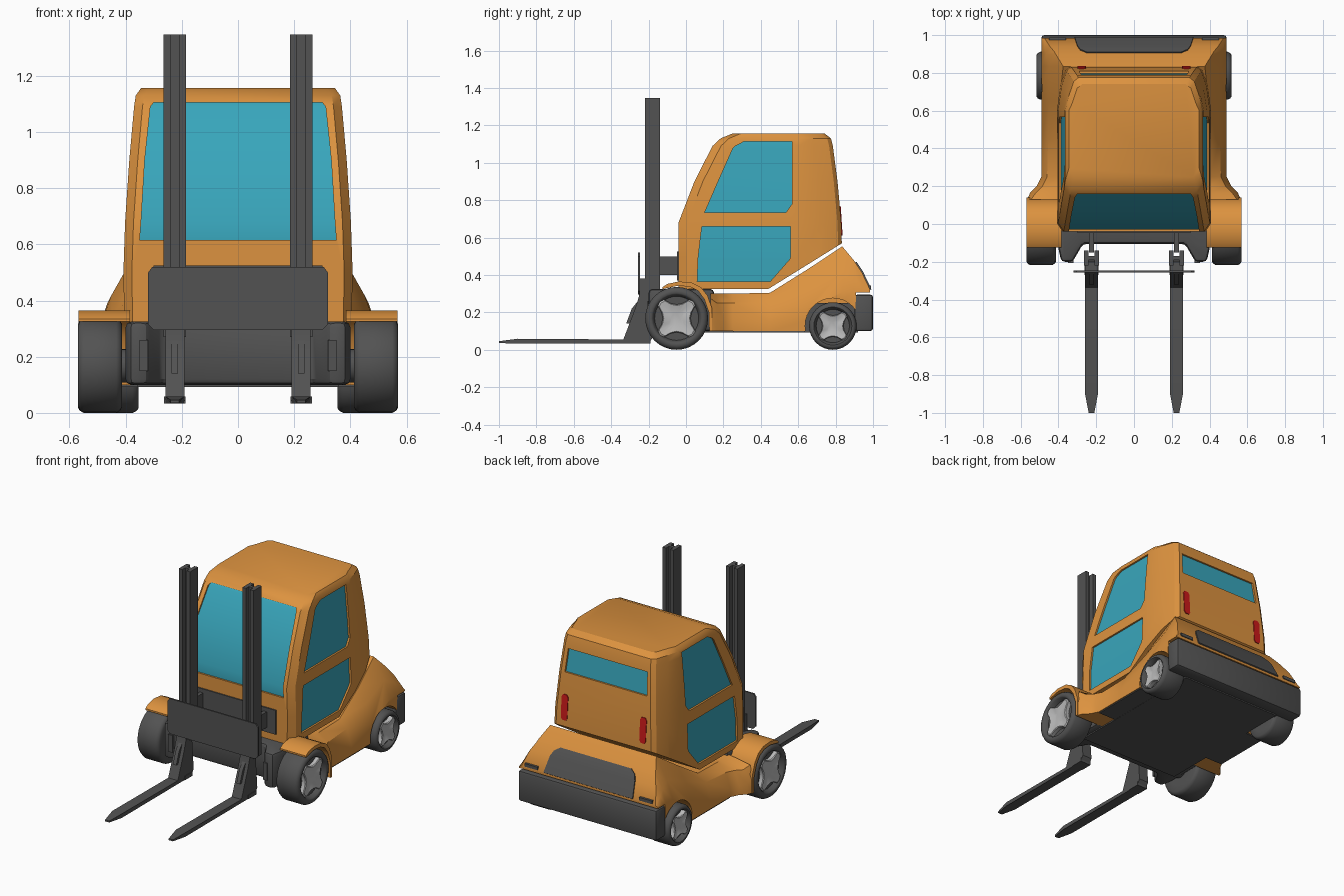
import bpy, bmesh, math
from mathutils import Vector

if "Cube" in bpy.data.objects:
    bpy.data.objects.remove(bpy.data.objects["Cube"])


def material(name, rgb):
    m = bpy.data.materials.new(name)
    m.diffuse_color = (*rgb, 1)
    m.use_nodes = True
    m.node_tree.nodes["Principled BSDF"].inputs["Base Color"].default_value = m.diffuse_color
    return m


ORANGE = material("orange_paint", (0.72, 0.29, 0.05))
GLASS = material("teal_glass", (0.04, 0.38, 0.50))
DARK = material("dark_grey", (0.085, 0.085, 0.085))
RED = material("red_lamp", (0.6, 0.01, 0.01))
LIGHT = material("light_grey", (0.5, 0.5, 0.5))


def loft(name, rings, mat, bevel=0, cuts=(), smooth=30):
    """Closed solid through a list of equal-length rings, with optional cutters and bevel."""
    bm = bmesh.new()
    rows = [[bm.verts.new(p) for p in r] for r in rings]
    n = len(rows[0])
    for a, b in zip(rows, rows[1:]):
        for i in range(n):
            j = (i + 1) % n
            bm.faces.new((a[i], a[j], b[j], b[i]))
    bm.faces.new(rows[0])
    bm.faces.new(rows[-1])
    bmesh.ops.recalc_face_normals(bm, faces=bm.faces)
    me = bpy.data.meshes.new(name)
    bm.to_mesh(me)
    bm.free()
    ob = bpy.data.objects.new(name, me)
    bpy.context.collection.objects.link(ob)
    if mat:
        me.materials.append(mat)
    bpy.ops.object.select_all(action='DESELECT')
    bpy.context.view_layer.objects.active = ob
    ob.select_set(True)
    for c in cuts:
        m = ob.modifiers.new("cut", 'BOOLEAN')
        m.object, m.operation, m.solver = c, 'DIFFERENCE', 'EXACT'
        bpy.ops.object.modifier_apply(modifier=m.name)
    if bevel:
        m = ob.modifiers.new("bevel", 'BEVEL')
        m.width, m.segments, m.limit_method = bevel, 2, 'ANGLE'
        bpy.ops.object.modifier_apply(modifier=m.name)
    bpy.ops.object.shade_smooth_by_angle(angle=math.radians(smooth))
    return ob


def prism(name, pts, axis, lo, hi, mat, **kw):
    put = {'x': lambda p, d: (d, *p), 'z': lambda p, d: (*p, d)}[axis]
    return loft(name, [[put(p, d) for p in pts] for d in (lo, hi)], mat, **kw)


def box(name, x, y, z, mat, **kw):
    return prism(name, [(x[0], y[0]), (x[1], y[0]), (x[1], y[1]), (x[0], y[1])], 'z', *z, mat, **kw)


def disc(cy, cz, r, n=32):
    return [(cy + r * math.cos(math.tau * i / n), cz + r * math.sin(math.tau * i / n)) for i in range(n)]


def drop(obs):
    for o in obs:
        bpy.data.objects.remove(o)


# Cab levels: z, front y, back y, half width
LEVELS = [(.325, -.04, .835, .405), (.5, -.04, .835, .408), (.68, -.04, .83, .402), (.9, .045, .81, .387),
          (1.09, .142, .785, .37), (1.13, .185, .775, .364), (1.157, .25, .74, .345)]


def level(z, k):
    for a, b in zip(LEVELS, LEVELS[1:]):
        if z <= b[0]:
            return a[k] + (b[k] - a[k]) * (z - a[0]) / (b[0] - a[0])
    return LEVELS[-1][k]


def cab_ring(z, f, b, w):
    half = [(w - .03, f), (w, f + .045), (w, .60), (w - .018, b - .1), (w - .045, b - .02), (w - .07, b)]
    return [(x, y, z) for x, y in half] + [(-x, y, z) for x, y in reversed(half)]


# Surface maps for window panels (d = distance out from the cab skin)
MAPS = {
    'front': lambda u, z, d: (u, level(z, 1) - d, z),
    'back': lambda u, z, d: (u, level(z, 2) + d, z),
    'right': lambda u, z, d: (level(z, 3) + d, u, z),
    'left': lambda u, z, d: (-level(z, 3) - d, u, z)}


def panel(name, side, rows, d0, d1, mat):
    f = MAPS[side]
    return loft(name, [[f(a, z, d0), f(b, z, d0), f(b, z, d1), f(a, z, d1)] for z, a, b in rows], mat)


upper = [(.735, .10, .535), (.78, .12, .567), (.9, .172, .567), (1.075, .25, .567), (1.09, .265, .567), (1.113, .31, .567)]
lower = [(.365, .06, .45), (.485, .065, .555), (.5, .066, .56), (.66, .085, .56)]
windows = {
    'windshield': ('front', [(.615, -.35, .35), (.68, -.345, .345), (.9, -.332, .332), (1.09, -.312, .312), (1.105, -.30, .30)]),
    'rear_window': ('back', [(.905, -.29, .29), (1.05, -.28, .28)])}
for s in ('right', 'left'):
    windows[s + '_upper_window'] = (s, upper)
    windows[s + '_lower_window'] = (s, lower)

# Cab shell with recessed windows and a sloped rear underside
cutters = [panel(n + "_cutter", s, r, -.012, .05, None) for n, (s, r) in windows.items()]
cutters.append(prism("cab_bottom_cutter", [(.44, .325), (.44, .2), (1.2, .2), (1.2, .797)], 'x', -.6, .6, None))
loft("cab_shell", [cab_ring(*l) for l in LEVELS], ORANGE, cuts=cutters)
drop(cutters)
for n, (s, r) in windows.items():
    panel(n, s, r, -.03, -.0115, GLASS)
for s in (-1, 1):
    a, b = sorted((s * .255, s * .30))
    panel("tail_light", 'back', [(.61, a + .01, b - .01), (.625, a, b), (.755, a, b), (.77, a + .01, b - .01)], -.02, .005, RED)
panel("front_cowl", 'front', [(.37, -.3, .3), (.525, -.3, .3)], -.02, .008, DARK)


# Chassis: flared body lofted from front to rear
def chassis_ring(y, zt, wt, wm, zm, wo, zo, zb):
    half = [(wt, zt), (wm, zm), (wo, zo), (wo, zb)]
    return [(x, y, z) for x, z in half] + [(-x, y, z) for x, z in reversed(half)]


sections = [(.13, .30, .40, .545, .275, .565, .2, .1), (.165, .30, .40, .52, .25, .55, .17, .1),
            (.2, .30, .40, .485, .25, .515, .16, .1), (.25, .30, .40, .46, .25, .49, .15, .1),
            (.45, .305, .40, .455, .26, .49, .15, .1), (.65, .43, .395, .45, .34, .49, .22, .1),
            (.835, .553, .375, .45, .42, .49, .31, .1), (.90, .475, .415, .465, .39, .49, .313, .1),
            (.91, .46, .42, .467, .385, .49, .315, .305), (.94, .415, .445, .475, .36, .49, .315, .305),
            (.985, .32, .475, .485, .317, .49, .315, .305)]
wells = [prism("well_cutter", disc(.785, .128, .148), 'x', min(s * .35, s * .6), max(s * .35, s * .6), None) for s in (-1, 1)]
loft("chassis_body", [chassis_ring(*s) for s in sections], ORANGE, cuts=wells)
drop(wells)
box("rear_counterweight", (-.49, .49), (.90, 1.0), (.10, .295), DARK, bevel=.015)
box("underbody", (-.36, .36), (-.05, .92), (.092, .25), DARK)
box("underbody_sides", (-.485, .485), (.25, .635), (.093, .12), DARK)

# Rear hatch panel lying on the sloped tail
hatch = [(.25, .905, .467), (.285, .92, .445), (.30, .94, .415), (.315, .985, .32)]
loft("rear_hatch", [[(-w, y, z), (w, y, z), (w, y + .006, z + .004), (-w, y + .006, z + .004)] for w, y, z in hatch], DARK)
for s in (-1, 1):
    box("rear_vent", sorted((s * .36, s * .45)), (.955, .988), (.325, .345), DARK)

# Front axle housing with two forward arms
plan = [(.40, .15), (.40, -.13), (.385, -.20), (.325, -.20), (.27, -.105)]
prism("front_axle_housing", plan + [(-x, y) for x, y in reversed(plan)], 'z', .10, .325, DARK, bevel=.02)

# Front fender side profile: outer edge then inner edge
arch = [(-.125, .335), (-.10, .352), (-.04, .365), (.03, .36), (.08, .335), (.115, .29), (.14, .22), (.14, .10),
        (.125, .10), (.122, .2), (.098, .27), (.065, .315), (.02, .337), (-.04, .343), (-.125, .325)]


def wheel(name, s, x0, x1, y, r):
    """Lathed tyre with a recessed hub and a four-pointed rim; s is the side."""
    w = x1 - x0
    prof = [(0, .6), (0, .88), (.04, .95), (.13, 1), (.87, 1), (.96, .95), (1, .88), (1, .8), (.97, .76), (.80, .70)]
    loft(name + "_tyre", [[(s * (x0 + t * w), *p) for p in disc(y, r, r * k)] for t, k in prof], DARK, smooth=40)
    star = []
    for q in range(4):
        for a, k in ((0, .44), (22, .52), (34, .72), (45, .75), (56, .72), (68, .52)):
            t = math.radians(q * 90 + a)
            star.append((y + r * k * math.cos(t), r + r * k * math.sin(t)))
    rings = [[(s * (x0 + t * w), y + (p[0] - y) * k, r + (p[1] - r) * k) for p in star]
             for t, k in ((.78, 1), (.95, 1), (.98, .93), (.92, .4))]
    loft(name + "_rim", rings, LIGHT)


H = [(-.04, -.22), (-.015, -.22), (-.015, -.19), (.015, -.19), (.015, -.22), (.04, -.22)]
beam = H + [(x, -.36 - y) for x, y in reversed(H)]
fork = [(-.20, .033), (-.175, .07), (-.20, .38), (-.25, .38), (-.25, .29), (-.272, .22), (-.335, .055),
        (-.9, .059), (-1, .046), (-1, .036), (-.9, .033)]

for s, side in ((1, "right"), (-1, "left")):
    wheel(side + "_front_wheel", s, .413, .57, -.05, .168)
    wheel(side + "_rear_wheel", s, .355, .515, .785, .127)
    prism(side + "_front_axle", disc(-.05, .168, .06, 20), 'x', *sorted((s * .36, s * .43)), DARK)
    prism(side + "_fender", arch, 'x', *sorted((s * .385, s * .568)), ORANGE)
    box(side + "_axle_slot", sorted((s * .32, s * .35)), (-.207, -.19), (.15, .26), DARK)
    # Mast upright (H beam) and its bracket to the cab
    c = s * .225
    prism(side + "_mast", [(c + x, y) for x, y in beam], 'z', .27, 1.347, DARK)
    box(side + "_mast_bracket", (c - .012, c + .012), (-.15, -.03), (.40, .50), DARK)
    # Fork, tapered in width towards the tip
    rings = [[(c + e * (.015 if y < -.95 else .034), y, z) for y, z in fork] for e in (-1, 1)]
    loft(side + "_fork", rings, DARK)
    box(side + "_fork_heel", (c - .038, c + .038), (-.27, -.19), (.033, .058), DARK)
    prism(side + "_fork_gusset", [(-.25, .27), (-.29, .22), (-.32, .14), (-.27, .14)], 'x', c - .012, c + .012, DARK)

# Carriage plate in front of the masts
plate = [(-.30, .295), (.30, .295), (.32, .315), (.32, .50), (.305, .52), (-.305, .52), (-.32, .50), (-.32, .315)]
loft("carriage_plate", [[(x, y, z) for x, z in plate] for y in (-.257, -.247)], DARK)
